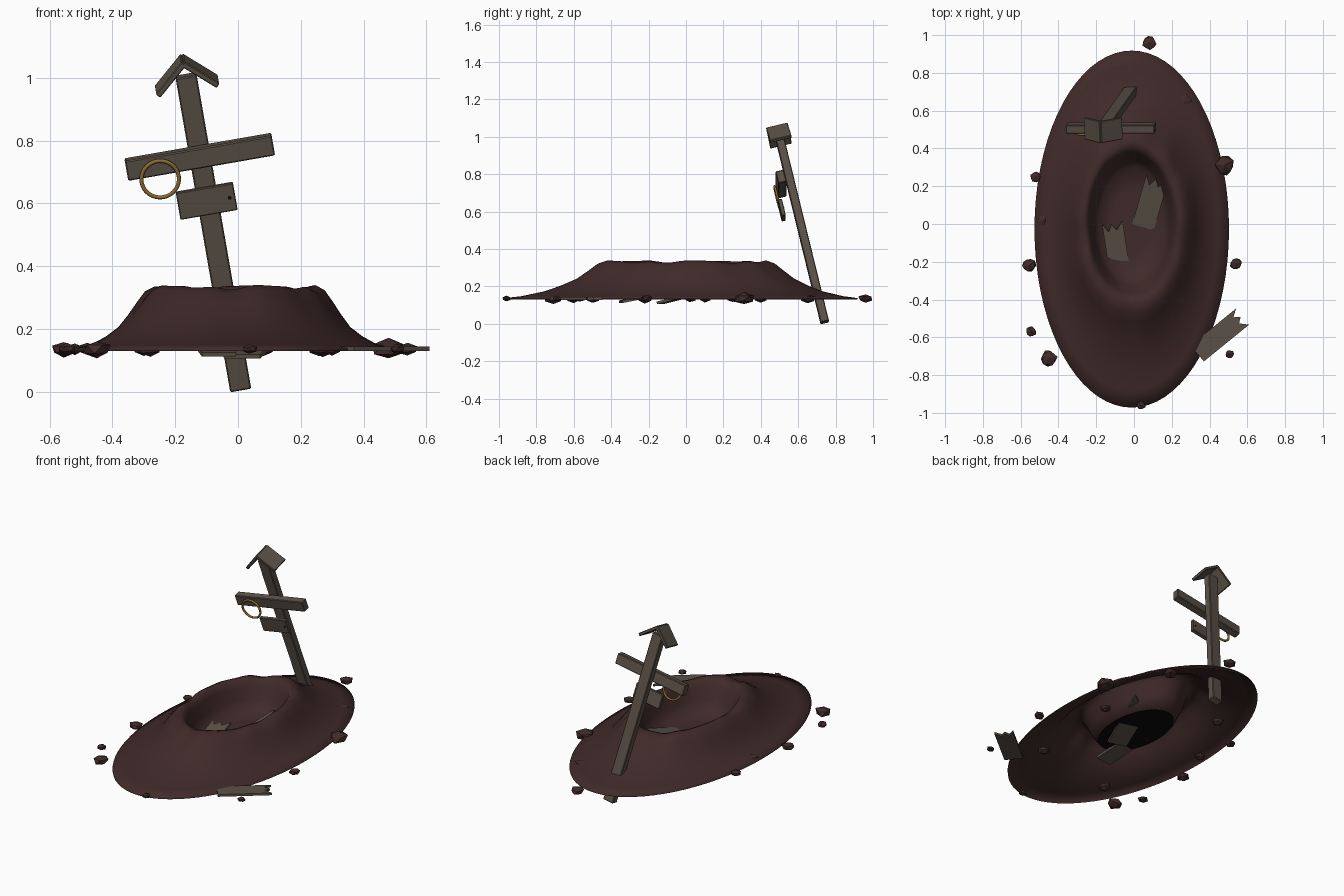
import bpy, bmesh, math, random
from mathutils import Vector, Matrix

if "Cube" in bpy.data.objects:
    bpy.data.objects.remove(bpy.data.objects["Cube"], do_unlink=True)
random.seed(4)


def material(name, rgb):
    m = bpy.data.materials.new(name)
    m.use_nodes = True
    m.diffuse_color = (*rgb, 1)
    m.node_tree.nodes["Principled BSDF"].inputs["Base Color"].default_value = (*rgb, 1)
    return m


EARTH = material("dark_earth", (0.05, 0.023, 0.022))
WOOD = material("weathered_wood", (0.105, 0.083, 0.064))
GOLD = material("old_gold", (0.26, 0.15, 0.035))
BLACK = material("black", (0.003, 0.003, 0.003))


def finish(name, bm, mat, smooth=False):
    bmesh.ops.recalc_face_normals(bm, faces=bm.faces)
    mesh = bpy.data.meshes.new(name)
    bm.to_mesh(mesh)
    bm.free()
    mesh.materials.append(mat)
    for p in mesh.polygons:
        p.use_smooth = smooth
    ob = bpy.data.objects.new(name, mesh)
    bpy.context.collection.objects.link(ob)
    return ob


def frame(x_axis, z_axis):
    """Rotation with the given z axis and the x axis as close as possible."""
    z = Vector(z_axis).normalized()
    y = z.cross(Vector(x_axis)).normalized()
    return Matrix((y.cross(z), y, z)).transposed().to_4x4()


def board(name, centre, size, rot, bevel=0.004):
    bm = bmesh.new()
    bmesh.ops.create_cube(bm, size=1)
    bmesh.ops.scale(bm, vec=size, verts=bm.verts)
    bmesh.ops.bevel(bm, geom=bm.edges[:], offset=bevel, segments=1, affect='EDGES')
    bm.transform(Matrix.Translation(centre) @ rot)
    return finish(name, bm, WOOD)


def broken_plank(name, start, end, width, thick=0.014):
    """Plank with a straight start and a splintered end."""
    start, end = Vector(start), Vector(end)
    along = end - start
    length, w = along.length, width / 2
    side = Vector((0, 0, 1)).cross(along).normalized()
    rot = frame(along, along.cross(side))
    outline = [(0, -w), (length, -w), (length * 0.88, -w * 0.3), (length * 0.97, w * 0.1),
               (length * 0.87, w * 0.5), (length, w), (0, w)]
    bm = bmesh.new()
    face = bm.faces.new([bm.verts.new((x, y, -thick / 2)) for x, y in outline])
    top = bmesh.ops.extrude_face_region(bm, geom=[face])["geom"]
    bmesh.ops.translate(bm, vec=(0, 0, thick),
                        verts=[v for v in top if isinstance(v, bmesh.types.BMVert)])
    bm.transform(Matrix.Translation(start) @ rot)
    return finish(name, bm, WOOD)


# Earth mound with a sunken pit: elliptical rings of (x radius, y radius, height)
RINGS = [(.515, .945, .13), (.515, .945, .138), (.46, .86, .148), (.41, .74, .175),
         (.37, .66, .205), (.34, .58, .243), (.31, .52, .285), (.285, .475, .318),
         (.255, .43, .333), (.235, .395, .325), (.222, .37, .29), (.2, .335, .22),
         (.175, .295, .162), (.1, .16, .15)]
SIDES = 72
bm = bmesh.new()
loops = []
for i, (rx, ry, z) in enumerate(RINGS):
    loop = []
    lump = max(0, (z - .2) / .13)
    for k in range(SIDES):
        a = math.tau * k / SIDES
        wave = math.sin(5 * a + 1) + .7 * math.sin(9 * a) + .5 * math.sin(14 * a + 2)
        grow = 1 + .009 * lump * wave
        yc = -.037 * (rx / .515) ** 2 + .01
        loop.append(bm.verts.new((rx * grow * math.cos(a) - .012,
                                  ry * grow * math.sin(a) + yc, z + .0045 * lump * wave)))
    loops.append(loop)
for a, b in zip(loops, loops[1:]):
    for k in range(SIDES):
        n = (k + 1) % SIDES
        bm.faces.new((a[k], a[n], b[n], b[k]))
bm.faces.new(loops[-1])
mound = finish("earth_mound", bm, EARTH, True)

# Dark underside of the pit
bm = bmesh.new()
bmesh.ops.create_circle(bm, cap_ends=True, segments=48, radius=1)
bm.transform(Matrix.Translation((-.01, .005, .146)) @ Matrix.Diagonal((.165, .28, 1, 1)))
finish("pit_underside", bm, BLACK)

# Leaning grave marker
foot, head = Vector((.008, .742, .008)), Vector((-.166, .497, 1.008))
lean = head - foot
rot = frame((.985, 0, .17), lean)
board("marker_post", (foot + head) / 2, (.068, .046, lean.length), rot)
board("marker_crossbar", (-.122, .508, .748), (.475, .045, .066), rot)
board("name_board", (-.1, .512, .608), (.185, .022, .09), rot, .003)

# Little gabled cap on the post
peak = Vector((-.176, .487, 1.055))
for side, name in ((-1, "cap_left_board"), (1, "cap_right_board")):
    tilt = rot @ Matrix.Rotation(side * math.radians(42), 4, 'Y')
    board(name, peak + tilt @ Vector((side * .064, 0, 0)), (.134, .118, .018), tilt, .003)

# Nail hole in the hanging board
bm = bmesh.new()
bmesh.ops.create_cone(bm, cap_ends=True, segments=10, radius1=.006, radius2=.006, depth=.026)
bm.transform(Matrix.Translation((-.027, .512, .62)) @ rot @ Matrix.Rotation(math.pi / 2, 4, 'X'))
finish("nail", bm, BLACK)

# Gold ring hanging from the crossbar
bpy.ops.mesh.primitive_torus_add(major_radius=.06, minor_radius=.0065,
                                 major_segments=32, minor_segments=8)
ring = bpy.context.object
ring.name = "hanging_ring"
ring.matrix_world = (Matrix.Translation((-.248, .487, .677)) @ rot
                     @ Matrix.Rotation(math.pi / 2, 4, 'X'))
ring.data.materials.append(GOLD)
bpy.ops.object.shade_smooth()

# Broken planks in the pit and under the rim
broken_plank("pit_plank_back", (.012, -.14, .112), (.125, .25, .21), .12)
broken_plank("pit_plank_front", (-.06, -.35, .118), (-.115, .01, .19), .11)
broken_plank("rim_plank", (.335, -.685, .136), (.575, -.49, .136), .11)

# Loose clods around and below the rim: (x, y, radius)
CLODS = [(.08, .96, .043), (.48, .31, .058), (-.52, .25, .032), (-.555, -.22, .043),
         (.54, -.21, .036), (-.545, -.57, .033), (-.45, -.71, .048), (.505, -.69, .027),
         (.035, -.96, .028), (.27, .65, .045), (-.48, .02, .035), (-.28, -.6, .04),
         (.26, -.5, .038), (.3, .1, .035), (-.3, .4, .035)]
for i, (x, y, r) in enumerate(CLODS):
    bm = bmesh.new()
    bmesh.ops.create_icosphere(bm, subdivisions=1, radius=r)
    for v in bm.verts:
        v.co *= random.uniform(.8, 1.08)
    bm.transform(Matrix.Translation((x, y, .135)) @ Matrix.Diagonal((1, 1, .6, 1))
                 @ Matrix.Rotation(random.uniform(0, 6), 4, 'Z'))
    finish(f"clod_{i + 1}", bm, EARTH)
